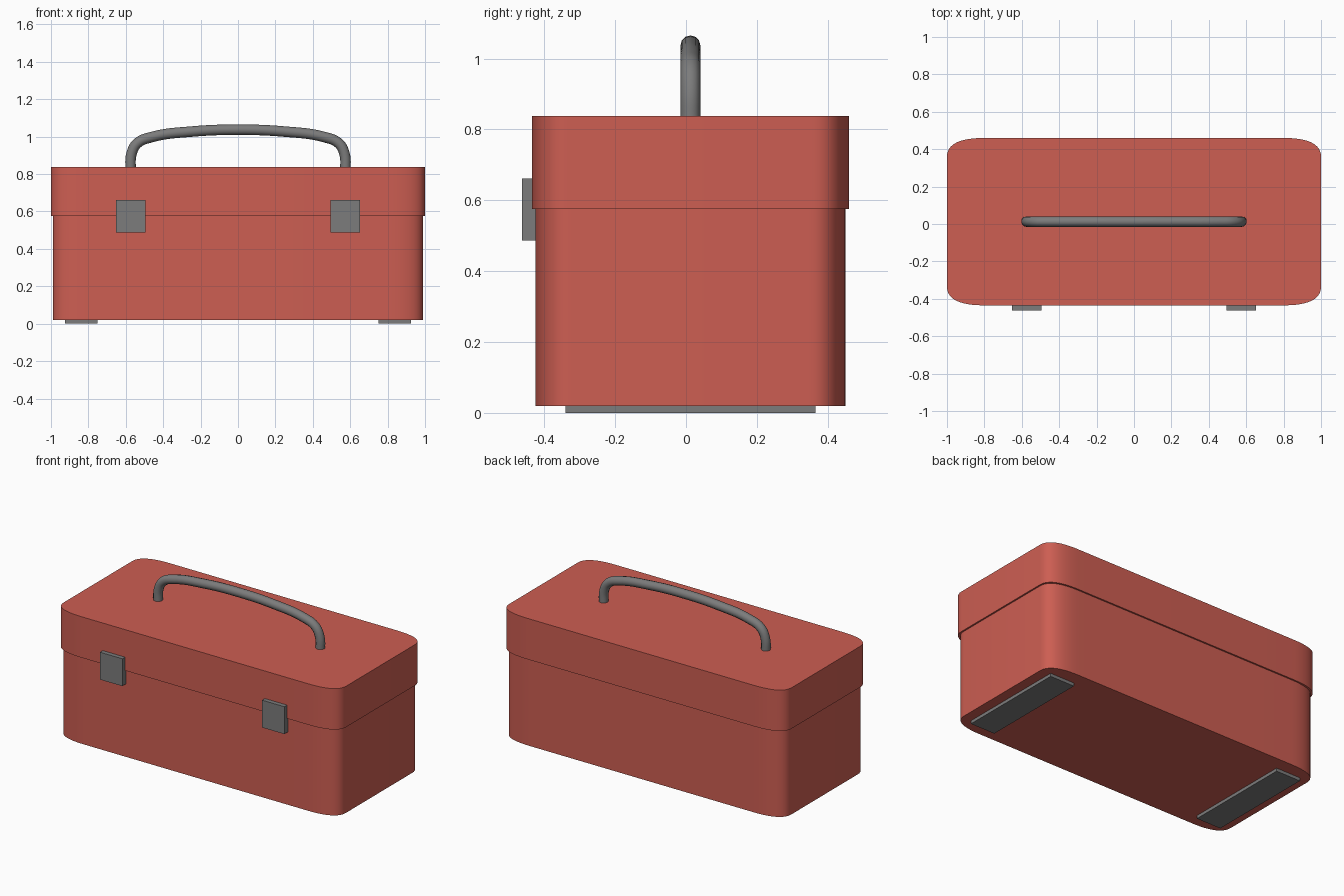
import bpy
import bmesh
from mathutils import Vector

if "Cube" in bpy.data.objects:
    bpy.data.objects.remove(bpy.data.objects["Cube"], do_unlink=True)

MID_Y = 0.0125


def make_material(name, rgb):
    mat = bpy.data.materials.new(name)
    mat.use_nodes = True
    color = (*rgb, 1.0)
    mat.diffuse_color = color
    mat.node_tree.nodes["Principled BSDF"].inputs["Base Color"].default_value = color
    return mat


red = make_material("painted red", (0.61, 0.112, 0.085))
grey = make_material("metal grey", (0.2, 0.2, 0.2))


def add_object(name, bm, mat):
    bmesh.ops.recalc_face_normals(bm, faces=bm.faces[:])
    mesh = bpy.data.meshes.new(name)
    bm.to_mesh(mesh)
    bm.free()
    mesh.materials.append(mat)
    obj = bpy.data.objects.new(name, mesh)
    bpy.context.collection.objects.link(obj)
    return obj


def smooth(obj):
    bpy.ops.object.select_all(action='DESELECT')
    obj.select_set(True)
    bpy.context.view_layer.objects.active = obj
    bpy.ops.object.shade_smooth_by_angle(angle=0.6)


def rounded_box(name, hx, hy, z0, z1, mat, steps=12):
    """Extrude a rectangle whose corners are long, softened curves."""
    rx, ry = 0.2, 0.1
    quarter = []
    for i in range(steps + 1):
        t = i / steps
        quarter.append((hx - rx * (1 - t) ** 2, hy - ry * t ** 2))
    outline = []
    for sx, sy in ((1, 1), (1, -1), (-1, -1), (-1, 1)):
        corner = quarter if sx == sy else quarter[::-1]
        outline += [(sx * x, sy * y) for x, y in corner]
    bm = bmesh.new()
    base = bm.faces.new([bm.verts.new((x, y + MID_Y, z0)) for x, y in outline])
    side = bmesh.ops.extrude_face_region(bm, geom=[base], use_keep_orig=True)
    top = [g for g in side["geom"] if isinstance(g, bmesh.types.BMVert)]
    bmesh.ops.translate(bm, verts=top, vec=(0, 0, z1 - z0))
    smooth(add_object(name, bm, mat))


def block(name, low, high, mat):
    low, high = Vector(low), Vector(high)
    bm = bmesh.new()
    bmesh.ops.create_cube(bm, size=1)
    bmesh.ops.scale(bm, verts=bm.verts[:], vec=high - low)
    bmesh.ops.translate(bm, verts=bm.verts[:], vec=(low + high) / 2)
    add_object(name, bm, mat)


# Box body and overhanging lid
rounded_box("box_body", 0.99, 0.4375, 0.02, 0.58, red)
rounded_box("box_lid", 1.0, 0.4475, 0.576, 0.838, red)

# Latches on the front and runners underneath
for label, s in (("left", 1), ("right", -1)):
    xs = sorted((s * 0.495, s * 0.652))
    block(label + "_latch", (xs[0], -0.463, 0.487), (xs[1], -0.42, 0.662), grey)
    xs = sorted((s * 0.752, s * 0.925))
    block(label + "_foot", (xs[0], -0.34, 0), (xs[1], 0.365, 0.03), grey)

# Arched carrying handle, mirrored from half a path
half = [(0.575, 0.82), (0.569, 0.91), (0.538, 0.965), (0.46, 0.998), (0.25, 1.027)]
path = [(-x, z) for x, z in half] + [(0, 1.037)] + half[::-1]
curve = bpy.data.curves.new("handle", 'CURVE')
curve.dimensions = '3D'
curve.bevel_depth = 0.028
curve.bevel_resolution = 4
curve.use_fill_caps = True
curve.resolution_u = 6
spline = curve.splines.new('BEZIER')
spline.bezier_points.add(len(path) - 1)
for point, (x, z) in zip(spline.bezier_points, path):
    point.co = (x, MID_Y, z)
    point.handle_left_type = point.handle_right_type = 'AUTO'
curve.materials.append(grey)
handle = bpy.data.objects.new("handle", curve)
bpy.context.collection.objects.link(handle)
bpy.ops.object.select_all(action='DESELECT')
handle.select_set(True)
bpy.context.view_layer.objects.active = handle
bpy.ops.object.convert(target='MESH')
smooth(bpy.context.view_layer.objects.active)
